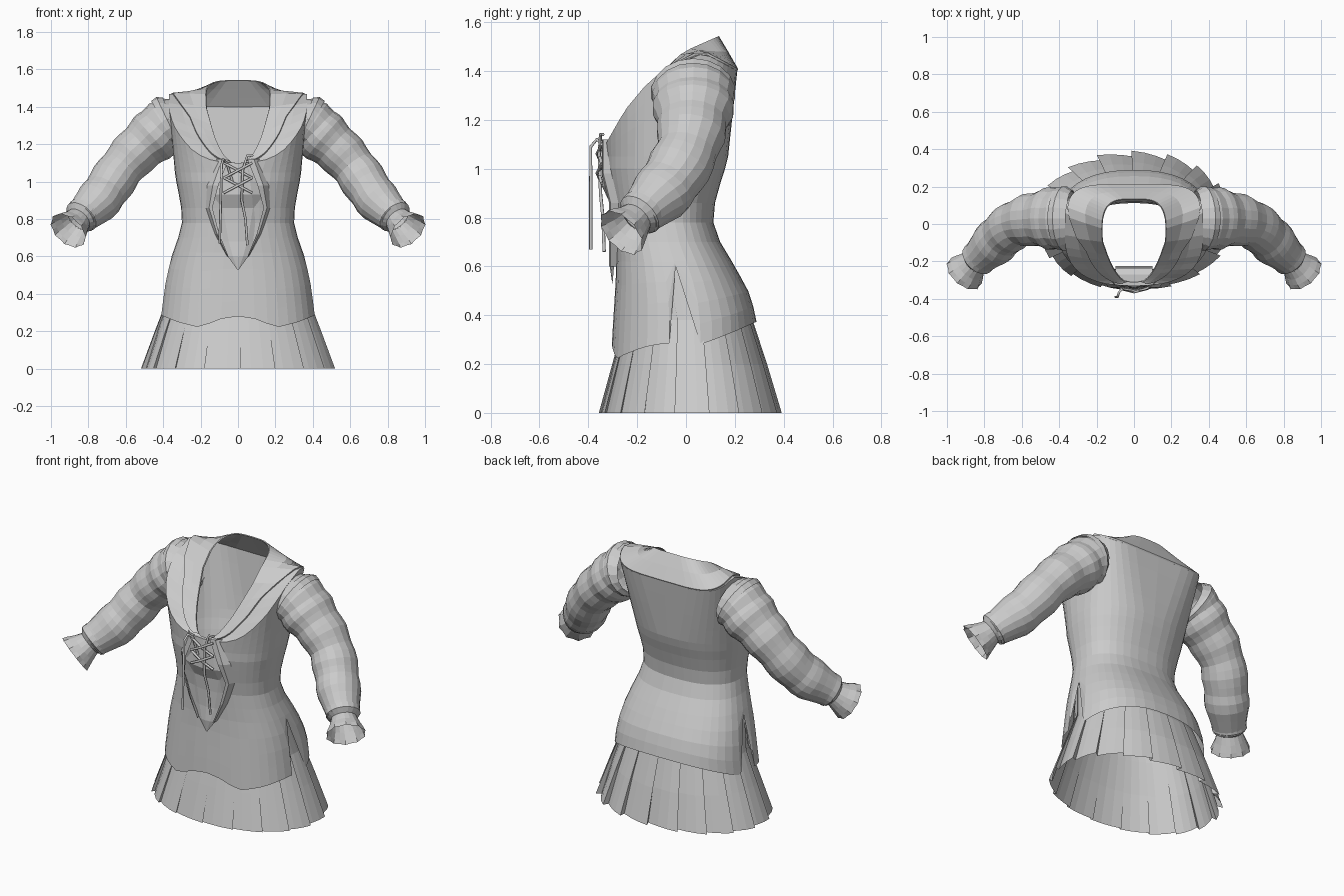
import bpy, math
from mathutils import Vector

if "Cube" in bpy.data.objects:
    bpy.data.objects.remove(bpy.data.objects["Cube"])

GREY = (0.6, 0.6, 0.6, 1)
cloth = bpy.data.materials.new("grey cloth")
cloth.use_nodes = True
cloth.diffuse_color = GREY
cloth.node_tree.nodes["Principled BSDF"].inputs["Base Color"].default_value = GREY


def loft(name, rings, closed=True, mirror=False):
    n = len(rings[0])
    faces = [(r * n + i, r * n + (i + 1) % n, (r + 1) * n + (i + 1) % n, (r + 1) * n + i)
             for r in range(len(rings) - 1) for i in range(n if closed else n - 1)]
    mesh = bpy.data.meshes.new(name)
    mesh.from_pydata([tuple(v) for ring in rings for v in ring], [], faces)
    mesh.materials.append(cloth)
    obj = bpy.data.objects.new(name, mesh)
    bpy.context.collection.objects.link(obj)
    if mirror:
        obj.modifiers.new("Mirror", "MIRROR").use_mirror_merge = False


def interp(table, t):
    """Linear lookup in rows of (key, values...)."""
    t = min(max(t, table[0][0]), table[-1][0])
    for a, b in zip(table, table[1:]):
        if t <= b[0]:
            f = (t - a[0]) / (b[0] - a[0])
            return [p + (q - p) * f for p, q in zip(a[1:], b[1:])]


def oval(a, hx, yf, yb, n=2.4):
    c, s = math.cos(a), math.sin(a)
    return (hx * math.copysign(abs(c) ** (2 / n), c),
            (yf + yb) / 2 + (yb - yf) / 2 * math.copysign(abs(s) ** (2 / n), s))


# Tunic: height, half width, front y, back y
BODY = [(0.2, .425, -.308, .30), (0.4, .40, -.297, .287), (0.5, .385, -.29, .255),
        (0.6, .355, -.285, .2), (0.7, .32, -.287, .14), (0.8, .295, -.29, .105),
        (0.9, .31, -.31, .128), (1.0, .33, -.328, .16), (1.1, .345, -.33, .185)]
SHOULDER_Z = [(-.33, 1.1), (-.25, 1.24), (-.15, 1.36), (0, 1.46), (.08, 1.47), (.21, 1.4)]
NECK_Z = [(-.31, 1.1), (-.22, 1.22), (-.1, 1.38), (0, 1.48), (.13, 1.54)]
FRONT_HEM = [(0, .28), (.1, .265), (.2, .22), (.32, .25), (.42, .29)]
COLS = 40
angles = [2 * math.pi * i / COLS for i in range(COLS)]


def body(a, z):
    return Vector((*oval(a, *interp(BODY, z)), z))


def hem(i):
    a = angles[i]
    if i % (COLS // 2) == 0:
        return 0.6                       # top of side slit
    if math.sin(a) > 0:
        return 0.28 + 0.11 * max(0, math.sin(a) - .15)
    return interp(FRONT_HEM, abs(body(a, .3).x))[0]


def shoulder(a):
    x, y = oval(a, .37, -.33, .21, 4.5 if 0 < math.sin(a) else 2.6)
    return Vector((x, y, interp(SHOULDER_Z, y)[0]))


def neck(a):
    x, y = oval(a, .17, -.31, .13, 3.6)
    return Vector((x * interp([(-.31, .5), (-.22, .72), (-.08, 1)], y)[0], y, interp(NECK_Z, y)[0]))


rings = [[body(a, hem(i) + (.62 - hem(i)) * k / 4) for i, a in enumerate(angles)] for k in range(5)]
rings += [[body(a, z) for a in angles] for z in (.7, .78, .86, .94, 1.0, 1.05)]
rings += [[rings[10][i].lerp(shoulder(a), k / 4) for i, a in enumerate(angles)] for k in (1, 2, 3, 4)]
rings += [[shoulder(a).lerp(neck(a), k / 3) for a in angles] for k in (1, 2, 3)]
loft("tunic", rings)


# Wide collar, narrow in front and reaching the shoulder edge behind
def collar_point(a, t, lift):
    y = neck(a).y
    width = interp([(-.31, .4), (-.15, .52), (0, .95), (.13, 1.0)], y)[0]
    p = neck(a).lerp(shoulder(a), width * t)
    return p + Vector((0, -.6 if y < 0 else .3, .6)) * lift


front = math.radians(285)
sweep = [front + math.radians(330) * i / 44 for i in range(45)]
loft("collar", [[collar_point(a, t, h) for a in sweep]
                for t, h in ((0, 0), (.02, .01), (.5, .013), (1, .013), (1, 0))], closed=False)

# Pointed front panel behind the lacing
PANEL = [(.53, .004, -.302), (.60, .055, -.312), (.68, .1, -.305), (.78, .135, -.306),
         (.86, .16, -.312), (.93, .15, -.345), (1.0, .13, -.342), (1.1, .09, -.335)]
panel = [[Vector((hw * u, y + .05 * u * u * hw / .16, z)) for u in (-1, -.5, 0, .5, 1)]
         for z, hw, y in PANEL]
loft("front_panel", panel, closed=False)

# Inner layer dropping behind the neckline
loft("inner_layer", [[Vector((x, y, z)) for x in (-.1, 0, .1)]
                     for y, z in ((-.31, 1.09), (-.27, 1.02), (-.235, 1.0), (-.225, .92))], closed=False)

# Flap edges either side of the lacing
flap = []
for z, x, w in ((.6, .055, .004), (.72, .112, .012), (.86, .155, .018), (.98, .135, .03), (1.12, .085, .035)):
    y = -.335 if z > .9 else -.305
    flap.append([Vector((x - w, y - .01, z)), Vector((x, y - .004, z)), Vector((x + w, y + .03, z))])
loft("lacing_flaps", flap, closed=False, mirror=True)

# Pleated skirt: each pleat slants outward, then folds back in
SKIRT = [(0, .525, -.357, .392), (.2, .45, -.302, .332), (.38, .38, -.252, .273), (.6, .335, -.25, .16)]
PLEATS = 18
skirt = []
for z, *row in SKIRT:
    ring = []
    for p in range(PLEATS):
        for u in (0, .35, .7, 1.06):
            a = 2 * math.pi * (p + .5 + u) / PLEATS
            depth = (.055 + .025 * math.sin(a)) * (1 - z / .6)
            x, y = oval(a, *row, 2.1)
            ring.append(Vector((x, y, 0)) * (1 - depth * max(0, 1 - u)) + Vector((0, 0, z)))
    skirt.append(ring)
loft("pleated_skirt", skirt)


# Sleeves: rings of cloth along the arm
def tube(name, path, sides=18, ruffle=0):
    out = []
    for i, (*c, r, w) in enumerate(path):
        before, after = path[max(i - 1, 0)], path[min(i + 1, len(path) - 1)]
        t = Vector(after[:3]) - Vector(before[:3])
        t.normalize()
        u = t.cross(Vector((0, 1, 0))).normalized()
        v = t.cross(u)
        ring = []
        for k in range(sides):
            a = 2 * math.pi * k / sides
            rr = r * (1 + ruffle * (i / (len(path) - 1)) * (-1) ** k)
            ring.append(Vector(c) + u * rr * math.cos(a) + v * rr * w * math.sin(a))
        out.append(ring)
    loft(name, out, mirror=True)


ARM = [(0, .33, .03, 1.32, .125, 1.2), (.08, .385, .03, 1.305, .145, 1.17), (.2, .437, .03, 1.255, .145, 1.15),
       (.32, .495, .027, 1.205, .135, 1.12), (.45, .57, .02, 1.135, .124, 1.1), (.58, .635, 0, 1.057, .12, 1.05),
       (.7, .69, -.045, .975, .122, 1.05), (.82, .74, -.095, .905, .118, 1.05),
       (.93, .802, -.155, .845, .108, 1.0), (1, .842, -.195, .808, .088, 1.0)]
STEPS = 20
arm = []
for s in range(STEPS + 1):
    x, y, z, r, w = interp(ARM, s / STEPS)
    arm.append((x, y, z, r * (1 + .04 * math.sin(s * 1.6)), w))
tube("sleeves", arm)

# Shoulder seams and ruffled cuffs
tube("shoulder_seams", [(.35, .03, 1.32, .14, 1.12), (.37, .03, 1.312, .155, 1.12), (.392, .03, 1.3, .15, 1.12)])
tube("cuff_bands", [(.82, -.172, .832, .096, 1), (.838, -.19, .812, .096, 1), (.852, -.205, .797, .068, 1)])
tube("ruffled_cuffs", [(.85, -.203, .8, .07, 1), (.875, -.228, .772, .085, 1),
                       (.895, -.25, .752, .1, 1), (.908, -.265, .738, .108, 1)], 20, .04)


# Lacing
def cord(name, pts, r=.007):
    cu = bpy.data.curves.new(name, "CURVE")
    cu.dimensions = "3D"
    cu.bevel_depth, cu.bevel_resolution, cu.use_fill_caps = r, 1, True
    sp = cu.splines.new("POLY")
    sp.points.add(len(pts) - 1)
    for p, co in zip(sp.points, pts):
        p.co = (*co, 1)
    cu.materials.append(cloth)
    bpy.context.collection.objects.link(bpy.data.objects.new(name, cu))


for z in (.94, 1.02):
    for side in (-1, 1):
        cord("cross_lace", [(-.075 * side, -.345, z), (0, -.36 - .004 * side, z + .04), (.075 * side, -.345, z + .08)])
cord("long_lace", [(-.03, -.34, 1.0), (-.06, -.345, 1.1), (-.08, -.365, 1.12), (-.088, -.39, 1.09),
                   (-.092, -.39, .9), (-.098, -.39, .67)])
cord("short_lace", [(.08, -.34, 1.14), (.05, -.35, 1.14), (.025, -.355, 1.06), (.02, -.35, .9),
                    (.04, -.34, .8), (.05, -.335, .66)])
